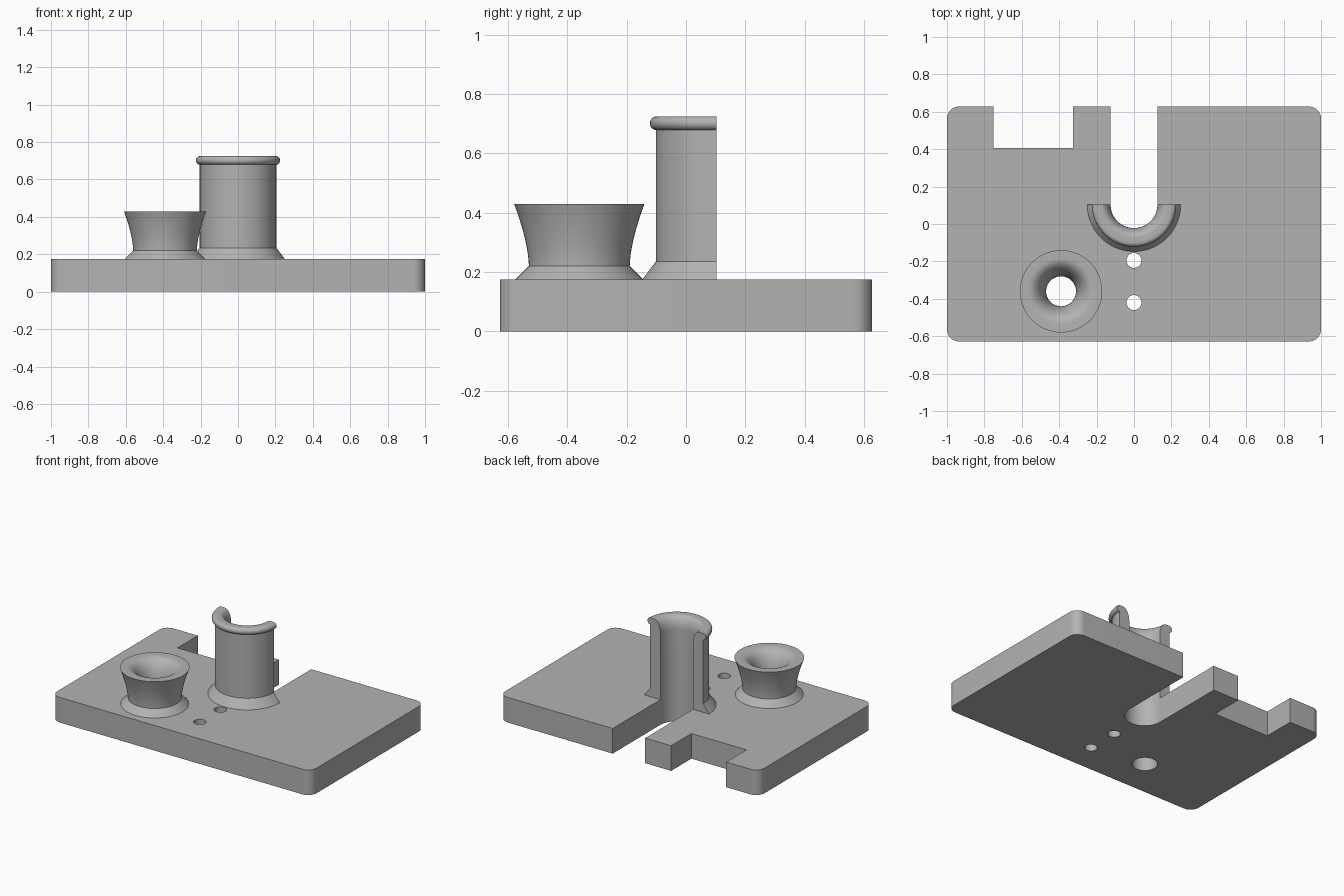
import bpy, bmesh
from math import sin, cos, pi, radians

cube = bpy.data.objects.get("Cube")
if cube:
    bpy.data.objects.remove(cube, do_unlink=True)

grey = bpy.data.materials.new("plain_grey")
grey.use_nodes = True
COLOUR = (0.45, 0.45, 0.45, 1)
grey.diffuse_color = COLOUR
grey.node_tree.nodes["Principled BSDF"].inputs["Base Color"].default_value = COLOUR

PLATE_TOP = 0.175
HALF_Y = 0.628
TUBE = (0, 0.103)
CUP = (-0.39, -0.36)
BORE, THROAT = 0.125, 0.08


def arc(cx, cy, rx, ry, start, end, steps):
    """Points along an elliptical arc, angles in degrees."""
    angles = [radians(start + (end - start) * i / steps) for i in range(steps + 1)]
    return [(cx + rx * cos(a), cy + ry * sin(a)) for a in angles]


def finish(obj):
    """Weld, orient, colour and smooth a mesh object."""
    bm = bmesh.new()
    bm.from_mesh(obj.data)
    bmesh.ops.remove_doubles(bm, verts=bm.verts, dist=1e-5)
    bmesh.ops.recalc_face_normals(bm, faces=bm.faces)
    bm.to_mesh(obj.data)
    bm.free()
    obj.data.materials.clear()
    obj.data.materials.append(grey)
    bpy.ops.object.select_all(action='DESELECT')
    obj.select_set(True)
    bpy.context.view_layer.objects.active = obj
    bpy.ops.object.shade_smooth_by_angle(angle=radians(25))


def plate(name, outlines, height):
    """Extrude an outline with holes into a solid slab."""
    curve = bpy.data.curves.new(name, 'CURVE')
    curve.dimensions = '2D'
    curve.fill_mode = 'BOTH'
    curve.extrude = height / 2
    for outline in outlines:
        spline = curve.splines.new('POLY')
        spline.points.add(len(outline) - 1)
        for point, (x, y) in zip(spline.points, outline):
            point.co = (x, y, 0, 1)
        spline.use_cyclic_u = True
    obj = bpy.data.objects.new(name, curve)
    bpy.context.collection.objects.link(obj)
    bpy.ops.object.select_all(action='DESELECT')
    obj.select_set(True)
    bpy.context.view_layer.objects.active = obj
    bpy.ops.object.convert(target='MESH')
    obj = bpy.context.object
    for v in obj.data.vertices:
        v.co.z += height / 2
    finish(obj)


def lathe(name, profile, centre, start, sweep, steps):
    """Revolve a closed (radius, z) section; cap the ends of a partial turn."""
    bm = bmesh.new()
    rings = []
    for i in range(steps + 1):
        a = radians(start + sweep * i / steps)
        rings.append([bm.verts.new((centre[0] + r * cos(a), centre[1] + r * sin(a), z))
                      for r, z in profile])
    n = len(profile)
    for a, b in zip(rings, rings[1:]):
        for j in range(n):
            k = (j + 1) % n
            bm.faces.new((a[j], a[k], b[k], b[j]))
    if sweep < 360:
        bm.faces.new(rings[0])
        bm.faces.new(rings[-1])
    mesh = bpy.data.meshes.new(name)
    bm.to_mesh(mesh)
    bm.free()
    obj = bpy.data.objects.new(name, mesh)
    bpy.context.collection.objects.link(obj)
    finish(obj)


# Base plate: rounded corners, square notch, round-ended slot and three holes
CORNER = 0.065
cx, cy = 1 - CORNER, HALF_Y - CORNER
outline = (arc(-cx, -cy, CORNER, CORNER, 180, 270, 10)
           + arc(cx, -cy, CORNER, CORNER, 270, 360, 10)
           + arc(cx, cy, CORNER, CORNER, 0, 90, 10)
           + [(BORE, HALF_Y)]
           + arc(*TUBE, BORE, BORE, 0, -180, 40)
           + [(-BORE, HALF_Y), (-0.325, HALF_Y), (-0.325, 0.405),
              (-0.75, 0.405), (-0.75, HALF_Y)]
           + arc(-cx, cy, CORNER, CORNER, 90, 180, 10))
holes = [arc(x, y, r, r, 0, -350, 35)
         for x, y, r in ((0, -0.195, 0.04), (0, -0.42, 0.04))]
holes.append(arc(*CUP, THROAT, THROAT, 0, -354, 59))
plate("base_plate", [outline] + holes, PLATE_TOP)

# Half tube: sloped foot, straight wall, rolled lip and flared bore
tube_section = ([(BORE, PLATE_TOP), (0.25, PLATE_TOP), (0.205, 0.235)]
                + [(0.205, 0.679)]
                + arc(0.203, 0.702, 0.022, 0.023, -70, 90, 12)
                + arc(0.175, 0.635, 0.05, 0.09, 90, 180, 12))
lathe("half_tube", tube_section, TUBE, 180, 180, 40)

# Funnel cup: sloped foot, waisted outside, flat rim and curved mouth
waist = [(0.17 + 0.05 * (i / 10) ** 1.6, 0.22 + 0.21 * i / 10) for i in range(11)]
cup_section = ([(THROAT, PLATE_TOP), (0.215, PLATE_TOP)] + waist
               + arc(0.175, 0.25, 0.095, 0.18, 90, 180, 14))
lathe("funnel_cup", cup_section, CUP, 0, 360, 60)
